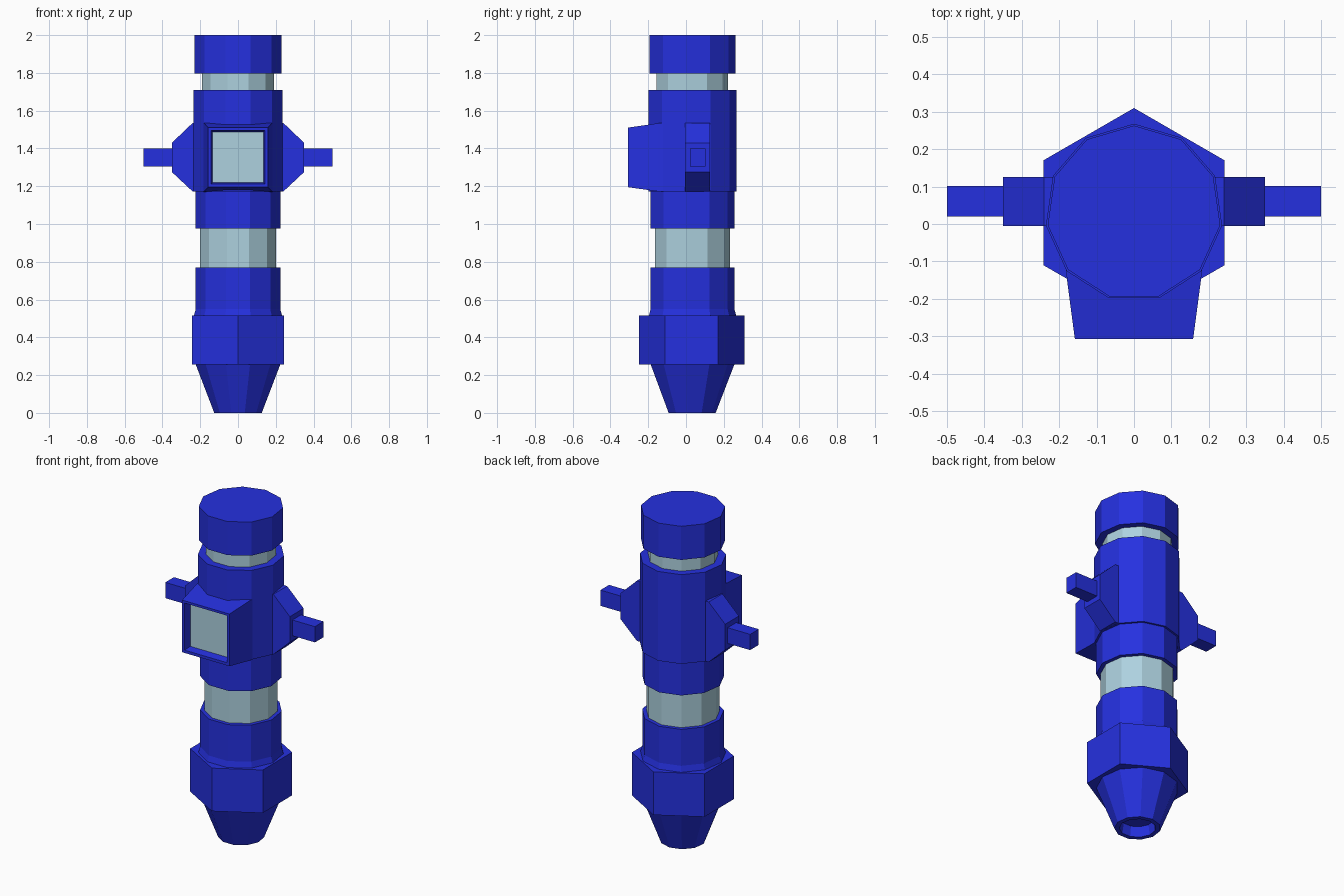
import bpy, bmesh, math

cube = bpy.data.objects.get("Cube")
if cube:
    bpy.data.objects.remove(cube, do_unlink=True)

AXIS_Y = 0.03   # the tube axis sits slightly behind the centre


def material(name, rgb):
    m = bpy.data.materials.new(name)
    m.use_nodes = True
    m.diffuse_color = (*rgb, 1)
    m.node_tree.nodes["Principled BSDF"].inputs["Base Color"].default_value = (*rgb, 1)
    return m


BLUE = material("deep blue", (0.0185, 0.03, 0.74))
GLASS = material("pale glass", (0.42, 0.64, 0.74))


def finish(name, bm, *mats):
    bmesh.ops.recalc_face_normals(bm, faces=bm.faces)
    me = bpy.data.meshes.new(name)
    bm.to_mesh(me)
    bm.free()
    for m in mats:
        me.materials.append(m)
    ob = bpy.data.objects.new(name, me)
    bpy.context.collection.objects.link(ob)
    return ob


def loft(name, rings, *mats):
    """Skin a list of equally sized point rings and cap both ends."""
    bm = bmesh.new()
    loops = [[bm.verts.new(p) for p in ring] for ring in rings]
    n = len(loops[0])
    for a, b in zip(loops, loops[1:]):
        for i in range(n):
            j = (i + 1) % n
            bm.faces.new((a[i], a[j], b[j], b[i]))
    bm.faces.new(loops[0])
    end = bm.faces.new(loops[-1])
    end.material_index = len(mats) - 1
    return finish(name, bm, *mats)


def drum(name, mat, profile, sides=11):
    """Faceted tube section with one corner pointing to the back."""
    def ring(r, z):
        steps = [math.pi / 2 + math.tau * i / sides for i in range(sides)]
        return [(r * math.cos(a), AXIS_Y + r * math.sin(a), z) for a in steps]
    return loft(name, [ring(r, z) for r, z in profile], mat)


def rect_y(half, low, high, y):
    return [(-half, y, low), (half, y, low), (half, y, high), (-half, y, high)]


def rect_x(x, y0, y1, low, high):
    return [(x, y0, low), (x, y1, low), (x, y1, high), (x, y0, high)]


# Tube sections from the bottom up; the nozzle is hollow at its mouth
drum("nozzle", BLUE, [(0.09, 0.06), (0.1, 0), (0.127, 0), (0.226, 0.256)])
drum("hex_nut", BLUE, [(0.28, 0.255), (0.28, 0.515)], sides=6)
drum("lower_collar", BLUE, [(0.236, 0.514), (0.226, 0.55), (0.226, 0.77)])
drum("lower_glass_band", GLASS, [(0.203, 0.76), (0.203, 0.98)])
drum("middle_collar", BLUE, [(0.226, 0.975), (0.226, 1.172)])
drum("main_body", BLUE, [(0.238, 1.171), (0.238, 1.71)])
drum("upper_glass_band", GLASS, [(0.193, 1.70), (0.193, 1.805)])
drum("top_cap", BLUE, [(0.233, 1.797), (0.233, 2.0)])

# Tapered window housing with a recessed pane
loft("window_housing", [
    rect_y(0.183, 1.17, 1.537, -0.11),
    rect_y(0.179, 1.173, 1.533, -0.15),
    rect_y(0.158, 1.195, 1.51, -0.308),
    rect_y(0.142, 1.212, 1.496, -0.308),
    rect_y(0.135, 1.219, 1.488, -0.262),
], BLUE, GLASS)

# Side brackets with square pegs
for side, s in (("left", 1), ("right", -1)):
    loft(side + "_bracket", [
        rect_x(s * 0.18, -0.005, 0.126, 1.172, 1.535),
        rect_x(s * 0.24, -0.005, 0.126, 1.172, 1.535),
        rect_x(s * 0.35, -0.005, 0.126, 1.275, 1.43),
    ], BLUE)
    loft(side + "_peg", [
        rect_x(s * 0.34, 0.02, 0.102, 1.305, 1.4),
        rect_x(s * 0.5, 0.02, 0.102, 1.305, 1.4),
    ], BLUE)
